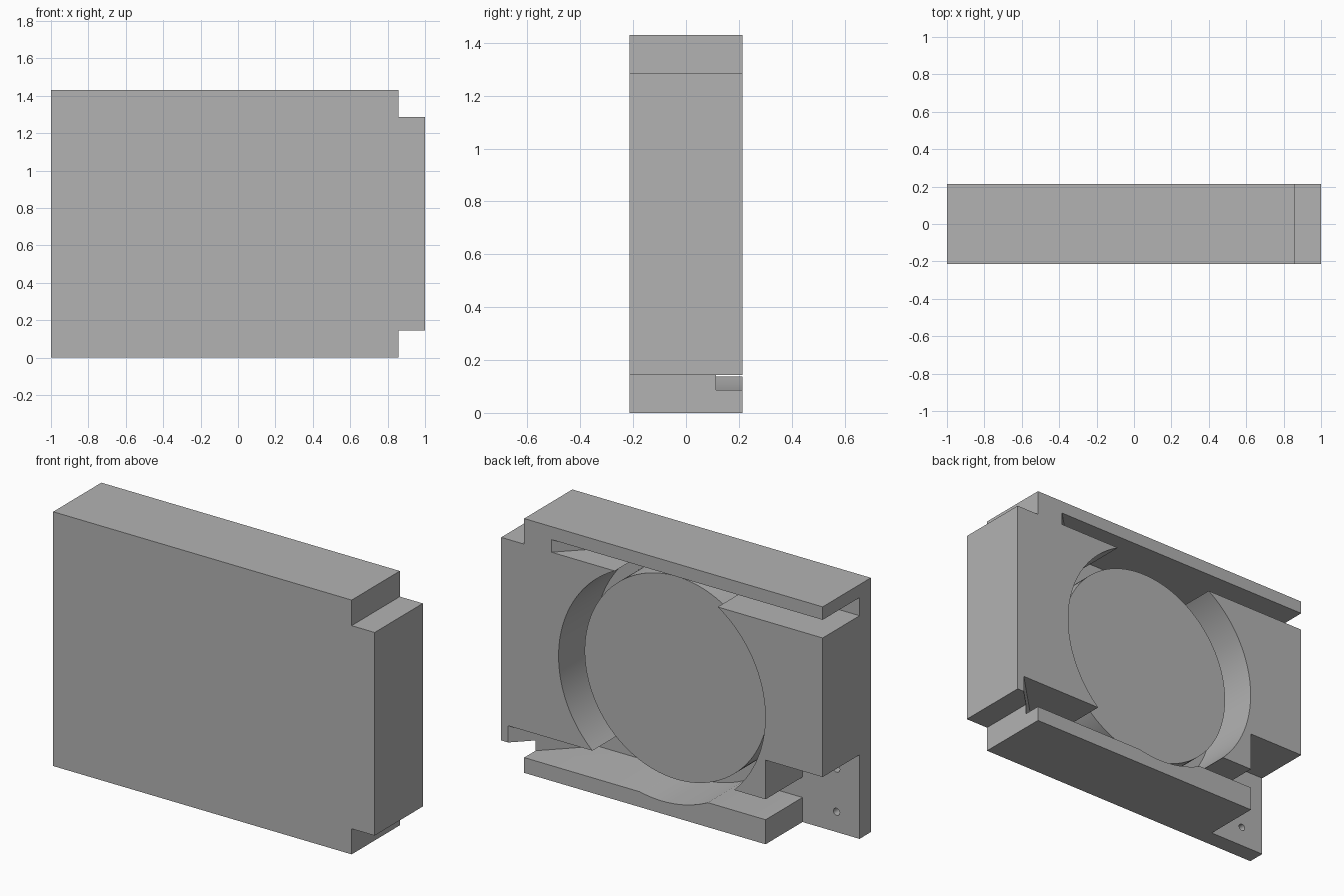
import bpy, bmesh, math
from mathutils import Matrix

cube = bpy.data.objects.get("Cube")
if cube:
    bpy.data.objects.remove(cube, do_unlink=True)

BACK, FRONT, FLOOR = 0.214, -0.214, -0.114   # depth levels along y
HEIGHT = 1.43
CENTRE = (0.0, 0.714)                        # rotor axis in x, z

grey = bpy.data.materials.new("plain grey")
grey.use_nodes = True
grey.diffuse_color = (0.45, 0.45, 0.45, 1)
grey.node_tree.nodes["Principled BSDF"].inputs["Base Color"].default_value = (0.45, 0.45, 0.45, 1)


def add_object(name, bm):
    bmesh.ops.recalc_face_normals(bm, faces=bm.faces)
    mesh = bpy.data.meshes.new(name)
    bm.to_mesh(mesh)
    bm.free()
    mesh.materials.append(grey)
    obj = bpy.data.objects.new(name, mesh)
    bpy.context.collection.objects.link(obj)
    return obj


def prism(name, corners, offset):
    """Extrude a closed outline of 3D corners by an offset."""
    bm = bmesh.new()
    face = bm.faces.new([bm.verts.new(c) for c in corners])
    out = bmesh.ops.extrude_face_region(bm, geom=[face])
    moved = [v for v in out["geom"] if isinstance(v, bmesh.types.BMVert)]
    bmesh.ops.translate(bm, verts=moved, vec=offset)
    return add_object(name, bm)


def cylinder(name, x, z, radius, y0, y1, sides):
    bm = bmesh.new()
    place = Matrix.Translation((x, (y0 + y1) / 2, z)) @ Matrix.Rotation(math.pi / 2, 4, "X")
    bmesh.ops.create_cone(bm, cap_ends=True, segments=sides, radius1=radius,
                          radius2=radius, depth=y1 - y0, matrix=place)
    return add_object(name, bm)


def cut(target, cutter):
    mod = target.modifiers.new("cut", "BOOLEAN")
    mod.operation, mod.solver, mod.object = "DIFFERENCE", "EXACT", cutter
    bpy.context.view_layer.objects.active = target
    bpy.ops.object.modifier_apply(modifier=mod.name)
    bpy.data.objects.remove(cutter, do_unlink=True)


def channel(x_end, x_start, z0, z1, slanted):
    """Slot open to the back; its start wall may slope inward at 45 degrees."""
    over = 0.1
    lean_back = over if slanted else 0
    lean_floor = BACK - FLOOR if slanted else 0
    corners = [(x_end, BACK + over, z0), (x_start + lean_back, BACK + over, z0),
               (x_start - lean_floor, FLOOR, z0), (x_end, FLOOR, z0)]
    return prism("channel_cutter", corners, (0, 0, z1 - z0))


# Housing with two notched corners
outline = [(-1, 0), (0.857, 0), (0.857, 0.144), (1, 0.144),
           (1, 1.286), (0.857, 1.286), (0.857, HEIGHT), (-1, HEIGHT)]
housing = prism("housing", [(x, FRONT, z) for x, z in outline], (0, BACK - FRONT, 0))

# Round chamber
cut(housing, cylinder("chamber_cutter", *CENTRE, 0.643, FLOOR, BACK + 0.1, 128))

# Upper and lower channels, each a slanted length and a straight length
cut(housing, channel(0, 0.687, 1.286, 1.357, True))
cut(housing, channel(-1.1, 0, 1.255, 1.357, False))
cut(housing, channel(0, 0.957, 0.086, 0.238, True))
cut(housing, channel(-0.8, 0, 0.138, 0.253, False))

# Lower corner opening that leaves a thin mounting plate
cut(housing, channel(-1.1, -0.645, -0.1, 0.473, False))

# Blind screw holes in the mounting plate
for z in (0.114, 0.357):
    cut(housing, cylinder("hole_cutter", -0.857, z, 0.02, FLOOR - 0.06, FLOOR + 0.05, 24))

# Raised rotor disc inside the chamber
rotor = cylinder("rotor_disc", *CENTRE, 0.571, FLOOR - 0.02, 0.085, 128)

# Smooth the round walls and keep the edges sharp
bpy.ops.object.select_all(action="DESELECT")
for obj in (housing, rotor):
    obj.select_set(True)
bpy.context.view_layer.objects.active = housing
bpy.ops.object.shade_smooth_by_angle(angle=math.radians(30))
